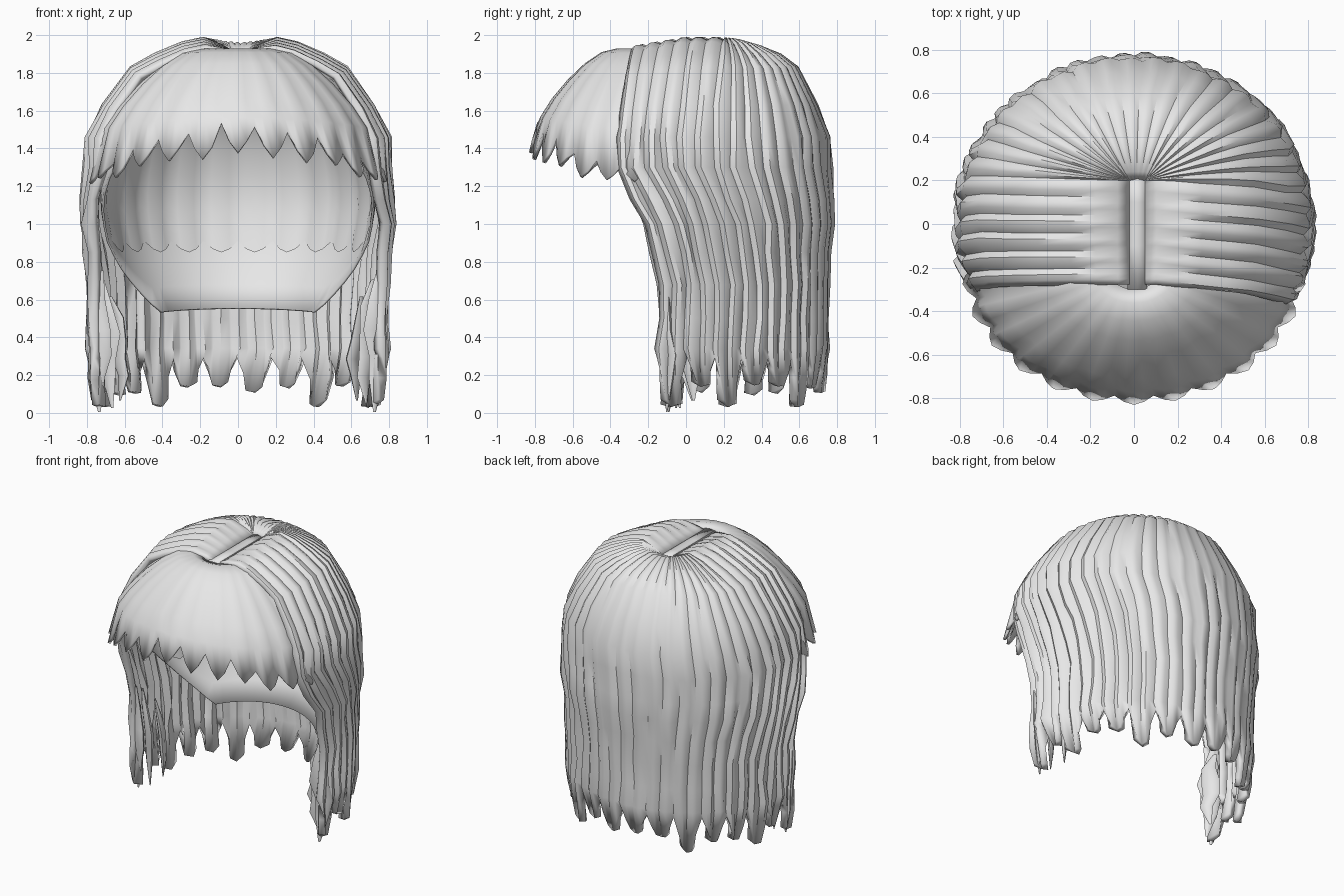
import bpy, bmesh, math, random
from mathutils import Vector

if "Cube" in bpy.data.objects:
    bpy.data.objects.remove(bpy.data.objects["Cube"])

random.seed(4)
hair = bpy.data.materials.new("pale_grey_hair")
hair.diffuse_color = (0.8, 0.8, 0.8, 1)
hair.use_nodes = True
hair.node_tree.nodes["Principled BSDF"].inputs["Base Color"].default_value = hair.diffuse_color


def lerp_table(table, x):
    """Linear interpolation through (x, y) pairs with rising x."""
    if x <= table[0][0]:
        return table[0][1]
    for (a, p), (b, q) in zip(table, table[1:]):
        if x <= b:
            return p + (q - p) * (x - a) / (b - a)
    return table[-1][1]


def sheet(name, columns, thickness=0.0, closed=False, angle=40):
    """Skin a list of point columns into a smooth sheet."""
    bm = bmesh.new()
    grid = [[bm.verts.new(p) for p in col] for col in columns]
    n = len(grid)
    for i in range(n if closed else n - 1):
        a, b = grid[i], grid[(i + 1) % n]
        for j in range(len(a) - 1):
            bm.faces.new((a[j], a[j + 1], b[j + 1], b[j]))
    bmesh.ops.remove_doubles(bm, verts=bm.verts, dist=0.0005)
    me = bpy.data.meshes.new(name)
    bm.to_mesh(me)
    bm.free()
    me.materials.append(hair)
    ob = bpy.data.objects.new(name, me)
    bpy.context.collection.objects.link(ob)
    bpy.ops.object.select_all(action='DESELECT')
    ob.select_set(True)
    bpy.context.view_layer.objects.active = ob
    bpy.ops.object.shade_smooth_by_angle(angle=math.radians(angle))
    if thickness:
        mod = ob.modifiers.new("thickness", 'SOLIDIFY')
        mod.thickness = thickness
        mod.offset = -1
    return ob


PLEAT = (-0.018, 0.012, 0.008)                  # relief across one strand
TOOTH = (1.0, 0.6, 0.15, 0.0, 0.05, 0.55)       # hem height across two strands
FRINGE_PLEAT = (-0.022, 0.004, 0.014, 0.004)
FRINGE_TOOTH = (1.0, 0.4, 0.0, 0.4)

# Long side and back hair: (reach, height, front edge angle left, right)
ROWS = [(0.0, 1.915, 22, 22), (0.07, 1.945, 22, 22), (0.2, 1.985, 22, 23),
        (0.34, 1.96, 22, 24), (0.52, 1.90, 22, 25), (0.68, 1.83, 22, 26),
        (0.86, 1.63, 22, 28), (0.97, 1.46, 23, 29), (0.985, 1.30, 25, 29),
        (1.0, 1.13, 21, 22), (1.0, 1.0, 17, 17), (0.975, 0.85, 14, 14),
        (0.965, 0.68, 11, 11), (0.95, 0.50, 11, 11), (0.955, 0.34, 11, 12)]
STRANDS = 32
jit = [[random.uniform(-0.014, 0.014) for _ in range(16)] for _ in range(STRANDS + 1)]
sway = [[random.uniform(-0.012, 0.012) for _ in range(16)] for _ in range(STRANDS + 1)]
tips = [random.uniform(0.09, 0.15) for _ in range(STRANDS // 2 + 1)]
for s in (0, 2, 5, 10, 13, 15):
    tips[s] = 0.03


def side_point(u, k, s, j, reach, z, left, right):
    u -= 0.12 * math.sin(2 * math.pi * u) / (2 * math.pi)   # wider strands at the back
    th = math.radians(-right + u * (180 + left + right))
    wide = min(1, max(0, (1.9 - z) / 0.5))
    soft = 1 - 0.45 * max(0, math.sin(th))
    th += sway[s][j] * wide * soft
    c, sn = math.cos(th), math.sin(th)
    ring = Vector((0.825 * c, 0.778 * sn, 0))
    root_y = max(-0.285, min(0.2, sn * 0.74))
    root = Vector((0.015 + 0.035 * max(-1, min(1, c * 3)), root_y, 0))
    out = (ring - root).normalized()
    relief = (PLEAT[k] + jit[s][j] * wide) * min(1, reach * 4) * soft
    p = root + (ring - root) * reach + out * relief * (0.3 + 0.7 * wide)
    bump = 0.03 * (1 - abs(c)) * math.exp(-((reach - 0.25) / 0.15) ** 2)
    # the crown slopes down toward the forehead
    slope = 0.045 * min(1, max(0, -p.y / 0.28)) * min(1, reach * 5) * (1 - wide)
    p.z = z - bump - slope + relief * (1 - wide) * 0.6
    return p


cols = []
for i in range(STRANDS * 3 + 1):
    s, k, u = i // 3, i % 3, i / (STRANDS * 3)
    rise, tip = TOOTH[i % 6], tips[i // 6]
    col = [side_point(u, k, s, j, *row) for j, row in enumerate(ROWS)]
    hem = tip + (0.29 - tip) * rise
    col.append(side_point(u, k, s, 15, 0.95 - 0.04 * (1 - rise), hem, 11, 11))
    cols.append(col)
sheet("long_hair", cols, 0.045)

# Fringe fanning forward from the front of the parting
FRINGE = [(0.0, 1.91), (0.12, 1.93), (0.28, 1.91), (0.45, 1.85),
          (0.62, 1.765), (0.78, 1.665), (0.9, 1.565)]
TEETH = 13
cols = []
for i in range(TEETH * 4 + 1):
    k = i % 4
    th = math.pi + math.pi * i / (TEETH * 4)
    c, sn = math.cos(th), math.sin(th)
    drop = 0.15 * c * c
    rise = FRINGE_TOOTH[k]
    hem = 1.365 - drop + (0.16 - 0.09 * c * c) * rise + 0.015 * math.sin(i // 4 * 2.3)
    rows = FRINGE + [(1.01 - 0.045 * rise, hem)]
    col = []
    for r, z in rows:
        q = r + FRINGE_PLEAT[k] * 0.8 * r
        z -= drop * 0.5 * r * r if z != hem else 0
        col.append((c * (0.12 + 0.66 * q), -0.2 + sn * (0.1 + 0.52 * q), z))
    cols.append(col)
sheet("fringe", cols, 0.02)

# Smooth inner cap with an open face and a low rim at the nape
RIM = [(-1, 1.57), (-0.6, 1.50), (-0.35, 1.30), (0, 0.98), (0.34, 0.72), (0.62, 0.53), (1, 0.55)]
LOW = [(0.5, 0.70), (0.6, 0.78), (0.75, 0.88), (0.9, 0.955), (1.1, 1.0)]


def cap_radius(z):
    if z > 1.1:
        return math.sqrt(max(0, 1 - ((z - 1.1) / 0.8) ** 2))
    return lerp_table(LOW, z)


cols = []
for i in range(64):
    th = 2 * math.pi * i / 64
    c, sn = math.cos(th), math.sin(th)
    rim = lerp_table(RIM, sn)
    col = []
    for j in range(19):
        z = 1.9 - (1.9 - rim) * (j / 18) ** 1.7
        r = cap_radius(z)
        col.append((0.73 * r * c, 0.71 * r * sn, z))
    cols.append(col)
sheet("inner_cap", cols, 0.012, closed=True, angle=60)

# Scalloped hair lining showing on the inside of the cap
cols = []
SCALLOPS = 10
for i in range(SCALLOPS * 4 + 1):
    th = math.radians(12 + 156 * i / (SCALLOPS * 4))
    dip = abs(math.sin(math.pi * i / 4))
    end = 0.91 - 0.06 * dip
    col = []
    for j in range(9):
        z = 1.65 + (end - 1.65) * j / 8
        r = cap_radius(z) - 0.022 - 0.018 * dip
        col.append((0.73 * r * math.cos(th), 0.71 * r * math.sin(th), z))
    cols.append(col[::-1])
sheet("hair_lining", cols, angle=50)

# Parting strip on the crown
strip = []
for x, z in ((-0.03, 1.912), (0.015, 1.918), (0.06, 1.912)):
    strip.append([(x, y, z) for y in (0.22, 0.1, -0.1, -0.3)])
sheet("parting", [c[::-1] for c in strip][::-1], 0.006)


# Loose locks gathered behind the front edges of the long hair
def lock(name, path, width, depth, turn):
    sides, col_list = 8, []
    for a in range(sides):
        t = 2 * math.pi * a / sides
        col = []
        for j, (x, y, z) in enumerate(path):
            f = (0.25, 0.75, 1.0, 0.9, 0.7, 0.12)[j]
            px, py = width * f * math.cos(t), depth * f * math.sin(t)
            col.append((x + px * math.cos(turn) - py * math.sin(turn),
                        y + px * math.sin(turn) + py * math.cos(turn), z))
        col_list.append(col)
    sheet(name, col_list, closed=True, angle=50)


LOCKS = [(0.735, -0.09, 0.02, 0.75), (0.68, -0.04, 0.04, 0.68), (0.62, 0.03, 0.08, 0.55)]
HEIGHTS = (1.0, 0.8, 0.58, 0.4, 0.24)
for side, label in ((-1, "left"), (1, "right")):
    for n, (x, y, tip, start) in enumerate(LOCKS):
        path = []
        for j, h in enumerate(HEIGHTS + (0,)):
            z = tip - 0.015 + h * start
            lean = max(0, z - 0.35)
            wob = 0.014 * math.sin(j * 2.1 + n * 1.7 + side)
            path.append((side * (x + wob + lean * (0.74 - x) * 1.5), y - lean * 0.08 + wob, z))
        lock(f"{label}_front_lock_{n + 1}", path, 0.065, 0.026, side * (0.4 + 0.3 * n))
